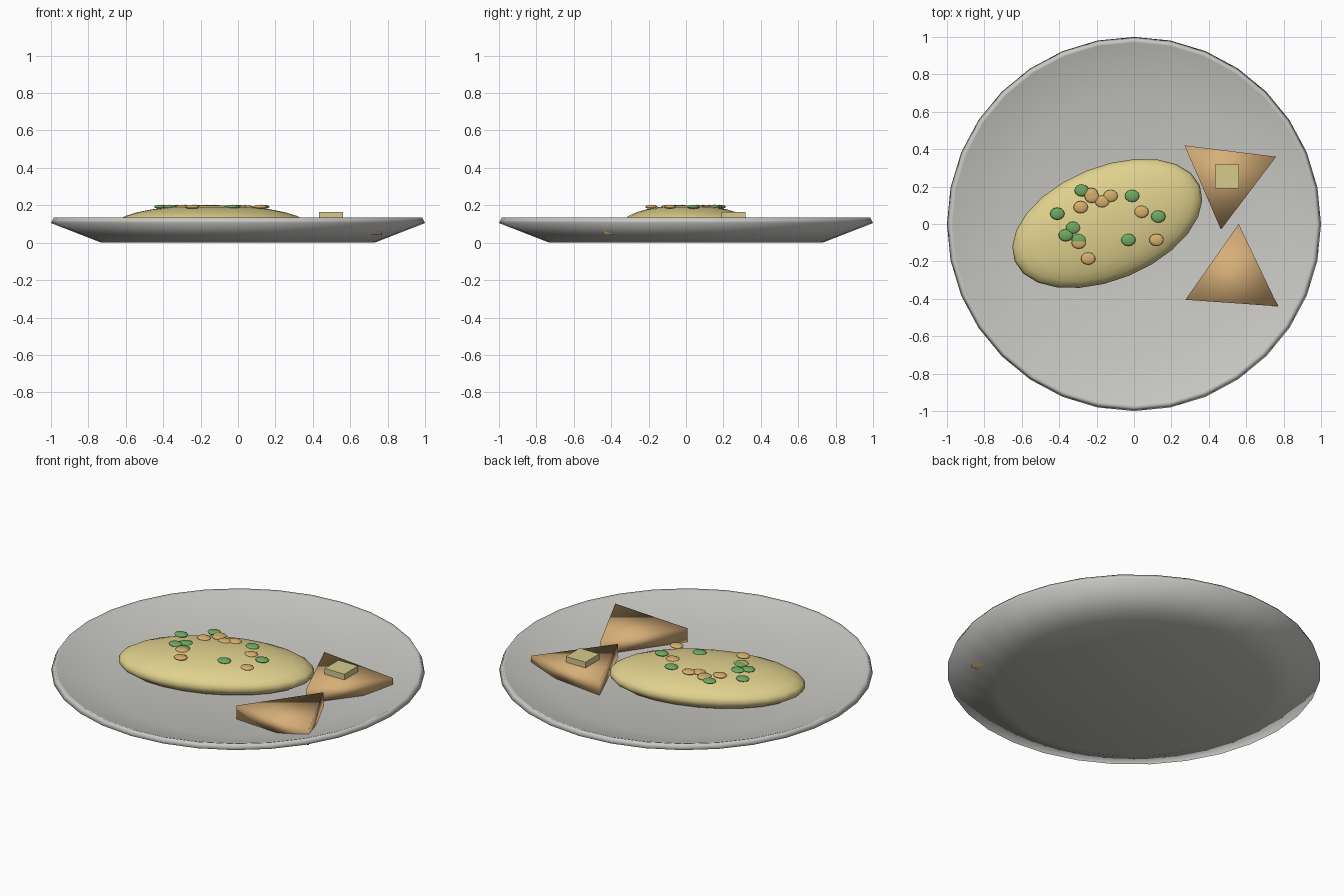
import bpy, bmesh, math
from mathutils import Matrix

if "Cube" in bpy.data.objects:
    bpy.data.objects.remove(bpy.data.objects["Cube"])


def material(name, r, g, b):
    m = bpy.data.materials.new(name)
    m.diffuse_color = (r, g, b, 1)
    m.use_nodes = True
    m.node_tree.nodes["Principled BSDF"].inputs["Base Color"].default_value = m.diffuse_color
    return m


GLAZE = material("pale grey glaze", 0.58, 0.575, 0.55)
EGG = material("egg yellow", 0.75, 0.64, 0.27)
BREAD = material("toasted bread", 0.68, 0.43, 0.19)
BUTTER = material("butter yellow", 0.68, 0.60, 0.27)
GREEN = material("pepper green", 0.16, 0.40, 0.12)
ORANGE = material("pepper orange", 0.68, 0.43, 0.15)


def finish(name, bm, mat, smooth=True):
    bmesh.ops.recalc_face_normals(bm, faces=bm.faces)
    mesh = bpy.data.meshes.new(name)
    bm.to_mesh(mesh)
    bm.free()
    mesh.materials.append(mat)
    for p in mesh.polygons:
        p.use_smooth = smooth
    ob = bpy.data.objects.new(name, mesh)
    bpy.context.collection.objects.link(ob)
    return ob


def ellipsoid(name, loc, radii, mat, segs, rings, turn=0):
    bm = bmesh.new()
    mtx = (Matrix.Translation(loc) @ Matrix.Rotation(turn, 4, 'Z')
           @ Matrix.Diagonal((*radii, 1)))
    bmesh.ops.create_uvsphere(bm, u_segments=segs, v_segments=rings,
                              radius=1, matrix=mtx)
    return finish(name, bm, mat)


# Plate: revolved profile from foot, over the rim, down to the well
SEGS = 32
profile = [(0.73, 0.0), (1.0, 0.105), (0.985, 0.135), (0.97, 0.13), (0.70, 0.05)]
bm = bmesh.new()
loops = [[bm.verts.new((r * math.cos(math.tau * i / SEGS),
                        r * math.sin(math.tau * i / SEGS), z))
          for i in range(SEGS)] for r, z in profile]
for a, b in zip(loops, loops[1:]):
    for i in range(SEGS):
        j = (i + 1) % SEGS
        bm.faces.new((a[i], a[j], b[j], b[i]))
bm.faces.new(loops[0][::-1])
bm.faces.new(loops[-1])
finish("plate", bm, GLAZE)

# Omelette
ellipsoid("omelette", (-0.143, 0.003, 0.10), (0.535, 0.303, 0.10), EGG,
          24, 14, math.radians(22.3))

# Toast triangles, tips just passing through the plate slope
toasts = [[(0.27, 0.42), (0.76, 0.36), (0.465, -0.03)],
          [(0.275, -0.405), (0.77, -0.44), (0.56, 0.0)]]
for n, corners in enumerate(toasts, 1):
    bm = bmesh.new()
    low = [bm.verts.new((x, y, 0.041)) for x, y in corners]
    top = [bm.verts.new((x, y, 0.13)) for x, y in corners]
    bm.faces.new(low)
    bm.faces.new(top)
    for i in range(3):
        j = (i + 1) % 3
        bm.faces.new((low[i], low[j], top[j], top[i]))
    finish(f"toast_{n}", bm, BREAD)

# Butter pat
bm = bmesh.new()
bmesh.ops.create_cube(bm, size=1, matrix=Matrix.Translation((0.497, 0.255, 0.145))
                      @ Matrix.Diagonal((0.128, 0.128, 0.038, 1)))
finish("butter", bm, BUTTER, False)

# Chopped vegetable pieces on the omelette
greens = [(-0.28, 0.18), (-0.41, 0.055), (-0.365, -0.06), (-0.325, -0.02),
          (-0.03, -0.085), (0.13, 0.04), (-0.01, 0.15), (-0.295, -0.085)]
oranges = [(-0.23, 0.16), (-0.285, 0.09), (-0.17, 0.12), (-0.225, 0.145),
           (-0.125, 0.15), (0.04, 0.065), (0.12, -0.085), (-0.245, -0.185),
           (-0.295, -0.10)]
for label, mat, spots in (("green", GREEN, greens), ("orange", ORANGE, oranges)):
    for n, (x, y) in enumerate(spots, 1):
        ellipsoid(f"{label}_piece_{n}", (x, y, 0.192), (0.039, 0.033, 0.011),
                  mat, 12, 8)
